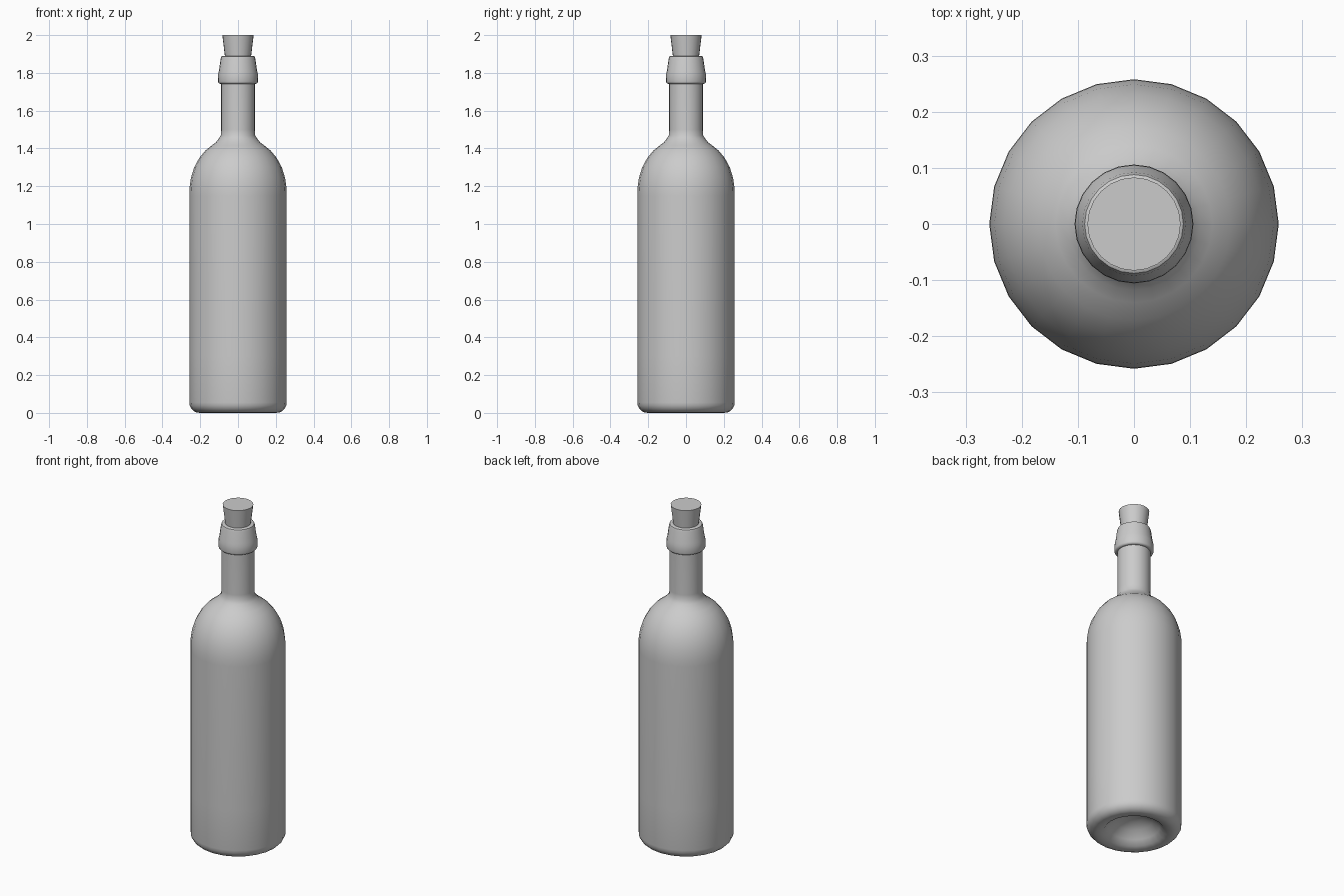
import bpy, bmesh, math

cube = bpy.data.objects.get("Cube")
if cube:
    bpy.data.objects.remove(cube, do_unlink=True)

SIDES = 24


def make_material(name, value):
    mat = bpy.data.materials.new(name)
    mat.use_nodes = True
    colour = (value, value, value, 1)
    mat.diffuse_color = colour
    mat.node_tree.nodes["Principled BSDF"].inputs["Base Color"].default_value = colour
    return mat


def arc(cr, cz, rr, rz, start, end, steps):
    """Points of an elliptical arc in the radius/height plane."""
    angles = [math.radians(start + (end - start) * i / steps) for i in range(steps + 1)]
    return [(cr + rr * math.cos(a), cz + rz * math.sin(a)) for a in angles]


def lathe(name, profile, mat, sharp_angle):
    """Spin a radius/height profile around the z axis."""
    bm = bmesh.new()
    verts = [bm.verts.new((r, 0, z)) for r, z in profile]
    edges = [bm.edges.new(pair) for pair in zip(verts, verts[1:])]
    bmesh.ops.spin(bm, geom=verts + edges, cent=(0, 0, 0), axis=(0, 0, 1),
                   angle=math.tau, steps=SIDES, use_duplicate=False)
    bmesh.ops.remove_doubles(bm, verts=bm.verts, dist=0.0005)
    bmesh.ops.recalc_face_normals(bm, faces=bm.faces)
    mesh = bpy.data.meshes.new(name)
    bm.to_mesh(mesh)
    bm.free()
    mesh.materials.append(mat)
    obj = bpy.data.objects.new(name, mesh)
    bpy.context.collection.objects.link(obj)
    bpy.ops.object.select_all(action="DESELECT")
    obj.select_set(True)
    bpy.context.view_layer.objects.active = obj
    bpy.ops.object.shade_smooth_by_angle(angle=math.radians(sharp_angle))
    return obj


grey = make_material("plain grey", 0.6)

# Bottle body: hollow punt, rounded heel, straight wall, domed shoulder, neck
punt = [(0, 0.1), (0.05, 0.094), (0.1, 0.072), (0.14, 0.035), (0.165, 0.008)]
heel = arc(0.203, 0.055, 0.055, 0.055, -90, 0, 5)
wall = [(0.258, 0.3), (0.258, 1.15)]
shoulder = [(0.257, 1.19), (0.249, 1.245), (0.232, 1.3), (0.205, 1.35),
            (0.172, 1.39), (0.14, 1.415), (0.118, 1.432), (0.103, 1.45), (0.091, 1.468)]
neck = [(0.09, 1.5), (0.09, 1.76)]
lathe("bottle_body", punt + heel + wall + shoulder + neck, grey, 40)

# Lip: rounded collar, tapered rim and the bore that holds the stopper
collar = [(0.085, 1.742)] + arc(0.094, 1.754, 0.012, 0.012, -90, 0, 3) + [(0.105, 1.795)]
rim = [(0.101, 1.81), (0.092, 1.875), (0.088, 1.887), (0.083, 1.89), (0.068, 1.89), (0.064, 1.8)]
lathe("bottle_lip", collar + rim, grey, 40)

# Tapered stopper
lathe("cork", [(0, 1.78), (0.056, 1.78), (0.083, 2.0), (0, 2.0)], grey, 30)
